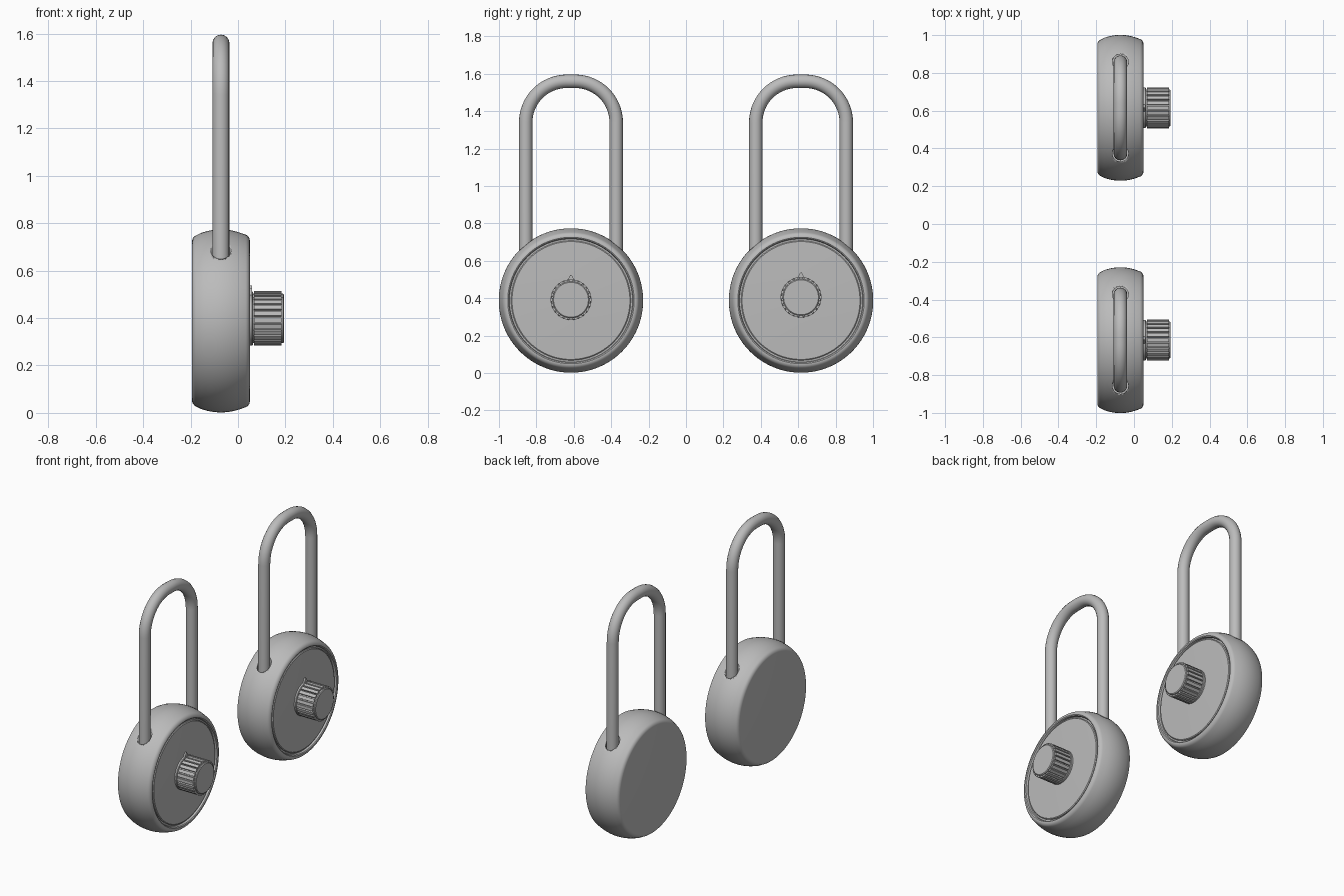
import bpy
import bmesh
from math import sin, cos, pi, radians

cube = bpy.data.objects.get("Cube")
if cube:
    bpy.data.objects.remove(cube)

metal = bpy.data.materials.new("grey metal")
metal.use_nodes = True
COLOUR = (0.5, 0.5, 0.5, 1)
metal.diffuse_color = COLOUR
metal.node_tree.nodes["Principled BSDF"].inputs["Base Color"].default_value = COLOUR

BODY_Z = 0.388
MID_X = -0.072
LEG = 0.242


def finish(name, bm, angle=35):
    bmesh.ops.remove_doubles(bm, verts=bm.verts, dist=1e-5)
    bmesh.ops.recalc_face_normals(bm, faces=bm.faces)
    mesh = bpy.data.meshes.new(name)
    bm.to_mesh(mesh)
    bm.free()
    mesh.materials.append(metal)
    ob = bpy.data.objects.new(name, mesh)
    bpy.context.collection.objects.link(ob)
    smooth(ob, angle)
    return ob


def smooth(ob, angle):
    bpy.ops.object.select_all(action='DESELECT')
    ob.select_set(True)
    bpy.context.view_layer.objects.active = ob
    bpy.ops.object.shade_smooth_by_angle(angle=radians(angle))


def lathe(name, profile, y, z, steps=96):
    """Turn (x, radius) points around an axis parallel to x."""
    bm = bmesh.new()
    vs = [bm.verts.new((x, y, z + r)) for x, r in profile]
    es = [bm.edges.new(pair) for pair in zip(vs, vs[1:])]
    bmesh.ops.spin(bm, geom=vs + es, cent=(0, y, z), axis=(1, 0, 0),
                   angle=2 * pi, steps=steps, use_merge=True)
    return finish(name, bm)


def prism(name, outline, x0, x1, angle=25):
    """Extrude a closed (y, z) outline from x0 to x1."""
    bm = bmesh.new()
    face = bm.faces.new([bm.verts.new((x0, y, z)) for y, z in outline])
    grown = bmesh.ops.extrude_face_region(bm, geom=[face])["geom"]
    for v in grown:
        if isinstance(v, bmesh.types.BMVert):
            v.co.x = x1
    return finish(name, bm, angle)


def shackle(name, y):
    """Round bar bent into an arch with a short flat top."""
    bend, top, bottom = 0.22, 1.56, 0.55
    path = [(-LEG, bottom)]
    for side, start in ((-1, pi), (1, pi / 2)):
        for i in range(17):
            a = start - i * pi / 32
            path.append((side * (LEG - bend) + bend * cos(a), top - bend + bend * sin(a)))
    path.append((LEG, bottom))
    curve = bpy.data.curves.new(name, 'CURVE')
    curve.dimensions = '3D'
    curve.bevel_depth = 0.036
    curve.bevel_resolution = 6
    curve.use_fill_caps = True
    spline = curve.splines.new('POLY')
    spline.points.add(len(path) - 1)
    for p, (dy, z) in zip(spline.points, path):
        p.co = (MID_X, y + dy, z, 1)
    ob = bpy.data.objects.new(name, curve)
    bpy.context.collection.objects.link(ob)
    curve.materials.append(metal)
    bpy.ops.object.select_all(action='DESELECT')
    ob.select_set(True)
    bpy.context.view_layer.objects.active = ob
    bpy.ops.object.convert(target='MESH')
    smooth(bpy.context.object, 40)


def body_profile():
    """Flat back, barrel side with rounded shoulders, and a rim round the dial recess."""
    half, corner = 0.122, 0.028
    pts = [(MID_X - half, 0), (MID_X - half, 0.335)]
    for i in range(7):
        a = i / 6 * radians(70)
        pts.append((MID_X - half + corner * (1 - cos(a)), 0.335 + corner * sin(a)))
    for i in range(1, 14):
        t = -1 + i / 7
        pts.append((MID_X + 0.1 * t, 0.386 - 0.021 * t * t))
    for i in range(7):
        a = radians(70) * (1 - i / 6)
        pts.append((MID_X + half - corner * (1 - cos(a)), 0.338 + corner * sin(a)))
    return pts + [(0.046, 0.332), (0.034, 0.329), (0.034, 0)]


def padlock(tag, y, knob_z):
    # Case with two shackle sockets
    body = lathe(tag + "_body", body_profile(), y, BODY_Z)
    bm = bmesh.new()
    for side in (-1, 1):
        made = bmesh.ops.create_cone(bm, cap_ends=True, segments=32,
                                     radius1=0.042, radius2=0.042, depth=0.4)
        bmesh.ops.translate(bm, verts=made["verts"], vec=(MID_X, y + side * LEG, 0.8))
    cutter = finish(tag + "_socket_cutter", bm)
    cutter.hide_render = True
    cutter.hide_viewport = True
    cutter.display_type = 'WIRE'
    cut = body.modifiers.new("sockets", 'BOOLEAN')
    cut.operation = 'DIFFERENCE'
    cut.solver = 'EXACT'
    cut.object = cutter
    shackle(tag + "_shackle", y)

    # Slightly coned dial plate, set in the recess
    lathe(tag + "_dial", [(0.03, 0.32), (0.040, 0.32), (0.044, 0.315),
                          (0.050, 0.12), (0.050, 0)], y, BODY_Z)

    # Knob flange with its pointer
    lathe(tag + "_knob_flange", [(0.045, 0.108), (0.060, 0.108), (0.063, 0.104),
                                 (0.063, 0)], y, knob_z, 64)
    prism(tag + "_pointer", [(y - 0.022, knob_z + 0.1), (y + 0.022, knob_z + 0.1),
                             (y + 0.003, knob_z + 0.133), (y - 0.003, knob_z + 0.133)],
          0.045, 0.060)

    # Fluted grip: each tooth is a broad bar between narrow grooves
    teeth = 24
    outline = []
    for i in range(teeth):
        for offset, r in ((-0.34, 0.109), (0.34, 0.109), (0.4, 0.097), (0.6, 0.097)):
            a = (i + offset) * 2 * pi / teeth
            outline.append((y + r * cos(a), knob_z + r * sin(a)))
    prism(tag + "_knob_grip", outline, 0.068, 0.184)
    lathe(tag + "_knob_core", [(0.055, 0.098), (0.190, 0.098), (0.194, 0.093),
                               (0.194, 0)], y, knob_z, 64)


padlock("front_lock", -0.615, 0.392)
padlock("back_lock", 0.615, 0.405)
